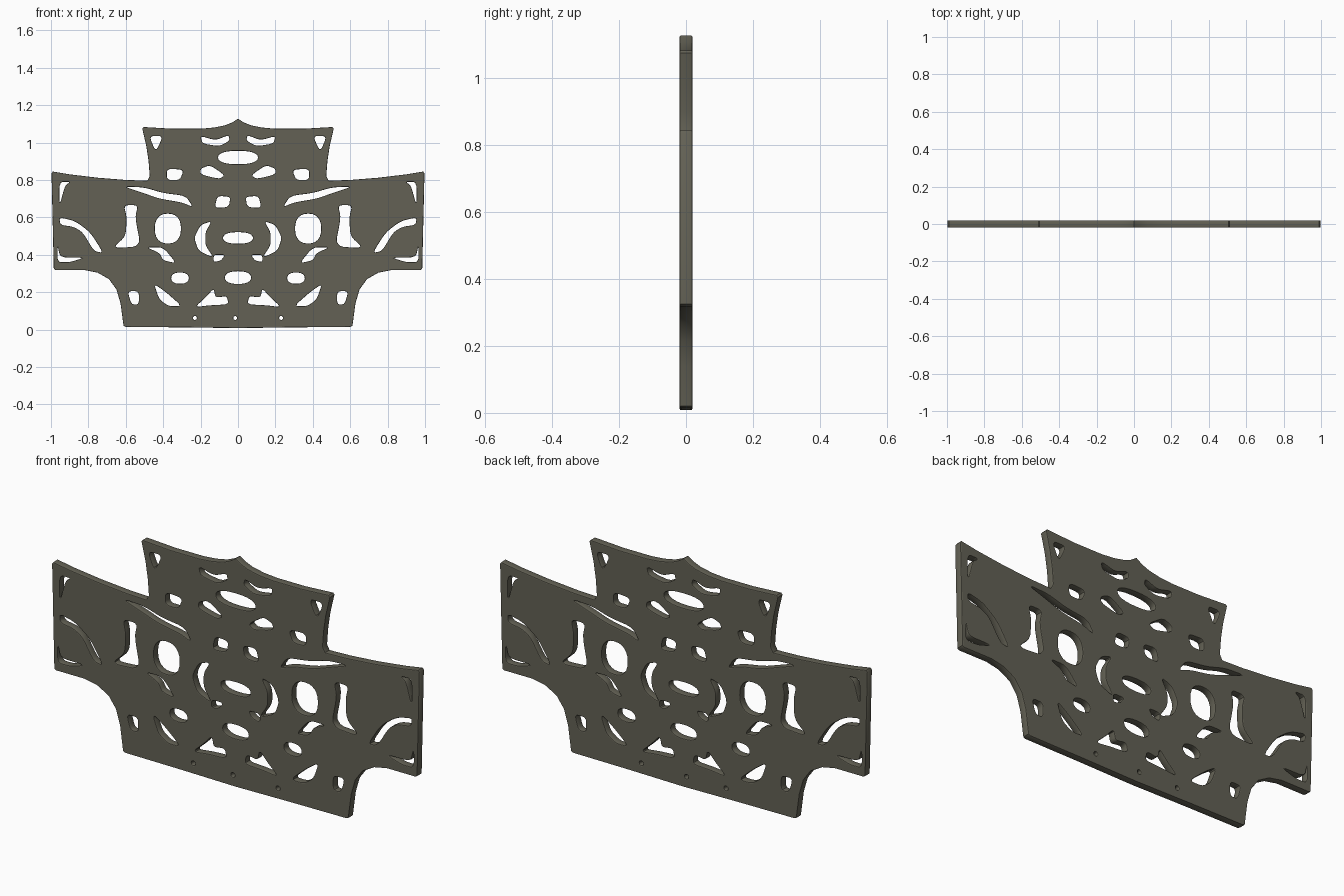
import bpy, math

# One weathered olive-grey metal
metal = bpy.data.materials.new("olive_grey_metal")
metal.diffuse_color = (0.125, 0.12, 0.09, 1)

def soften(pts, rounds=2):
    # corner-cutting, gives cut-outs their rounded corners
    for _ in range(rounds):
        out = []
        for (ax, az), (bx, bz) in zip(pts, pts[1:] + pts[:1]):
            out += [(ax * .82 + bx * .18, az * .82 + bz * .18),
                    (ax * .18 + bx * .82, az * .18 + bz * .82)]
        pts = out
    return pts

def oval(x, z, rx, rz, power=0.85, n=24):
    def f(v):
        return math.copysign(abs(v) ** power, v)
    return [(x + rx * f(math.cos(2 * math.pi * i / n)),
             z + rz * f(math.sin(2 * math.pi * i / n))) for i in range(n)]

def flip(pts):
    return [(-x, z) for x, z in reversed(pts)]

# Right half of the silhouette, from the top point to the bottom centre
half = [(0, 1.128), (.03, 1.108), (.07, 1.092), (.13, 1.08), (.2, 1.074), (.35, 1.074), (.505, 1.083),
        (.512, 1.075), (.49, .98), (.478, .9), (.472, .82), (.485, .796), (.6, .80), (.75, .812),
        (.9, .83), (.99, .845), (.997, .835), (.985, .325), (.975, .318), (.82, .318), (.75, .304),
        (.69, .27), (.65, .215), (.628, .14), (.612, .02), (.6, .014), (.3, .012), (0, .008)]
outline = half + flip(half[1:-1])

# Cut-outs of the crest
crest = [
    [(.475, 1.035), (.40, 1.035), (.44, .95)],
    [(.2, 1.035), (.12, 1.012), (.05, 1.04), (.045, 1.01), (.1, .98), (.19, .995)],
    [(.29, .855), (.38, .86), (.38, .80), (.31, .80)],
    [(.2, .86), (.15, .88), (.07, .825), (.1, .805), (.2, .83)],
]
# Cut-outs of the middle band
middle = [
    [(.61, .765), (.5, .76), (.4, .73), (.28, .715), (.24, .655), (.3, .68), (.42, .70), (.52, .735)],
    [(.04, .71), (.11, .715), (.125, .65), (.05, .655)],
    [(.61, .665), (.535, .665), (.55, .6), (.52, .445), (.67, .435), (.6, .5), (.595, .6)],
    [(.14, .58), (.2, .56), (.235, .49), (.21, .42), (.13, .385), (.175, .45), (.175, .52)],
    [(.49, .44), (.40, .44), (.33, .355), (.40, .37), (.42, .41)],
    [(.07, .40), (.13, .40), (.13, .36), (.09, .37)],
]
# Cut-outs of the side wings
wing = [
    [(.955, .79), (.895, .79), (.925, .77), (.955, .66)],
    [(.955, .60), (.87, .58), (.79, .52), (.72, .41), (.77, .42), (.83, .52), (.88, .55), (.95, .56)],
    [(.965, .45), (.95, .385), (.82, .385), (.90, .36), (.965, .36)],
]
# Cut-outs of the base
base = [
    [(.45, .245), (.385, .2), (.30, .125), (.37, .125), (.42, .16)],
    [(.13, .22), (.17, .175), (.23, .12), (.15, .13), (.05, .135), (.06, .18), (.12, .17)],
    [(.59, .205), (.53, .205), (.53, .135), (.57, .135)],
]
holes = []
for shape in crest + middle + wing + base:
    s = soften(shape)
    holes += [s, flip(s)]
for o in [(.375, .54, .07, .08), (.31, .275, .047, .03), (.23, .062, .01, .01)]:
    s = oval(*o)
    holes += [s, flip(s)]
holes += [oval(0, .92, .107, .036), oval(0, .49, .08, .031),
          oval(0, .278, .07, .034), oval(-.015, .062, .01, .01)]

# Filled, extruded profile with a slightly rounded rim
curve = bpy.data.curves.new("panel_profile", 'CURVE')
curve.dimensions = '2D'
curve.fill_mode = 'BOTH'
rim = 0.004
curve.extrude = 0.019 - rim
curve.bevel_depth = rim
curve.bevel_resolution = 1
curve.offset = -rim
for pts in [outline] + holes:
    sp = curve.splines.new('POLY')
    sp.points.add(len(pts) - 1)
    for p, (x, z) in zip(sp.points, pts):
        p.co = (x, z, 0, 1)
    sp.use_cyclic_u = True

helper = bpy.data.objects.new("panel_profile", curve)
bpy.context.collection.objects.link(helper)
bpy.context.view_layer.update()
mesh = bpy.data.meshes.new_from_object(helper.evaluated_get(bpy.context.evaluated_depsgraph_get()))
bpy.data.objects.remove(helper)

panel = bpy.data.objects.new("pierced_panel", mesh)
bpy.context.collection.objects.link(panel)
for v in mesh.vertices:              # stand the profile upright, facing -y
    x, z, d = v.co
    v.co = (x, -d, z)
mesh.materials.clear()
mesh.materials.append(metal)
bpy.context.view_layer.objects.active = panel
panel.select_set(True)
bpy.ops.object.shade_smooth_by_angle(angle=math.radians(35))
